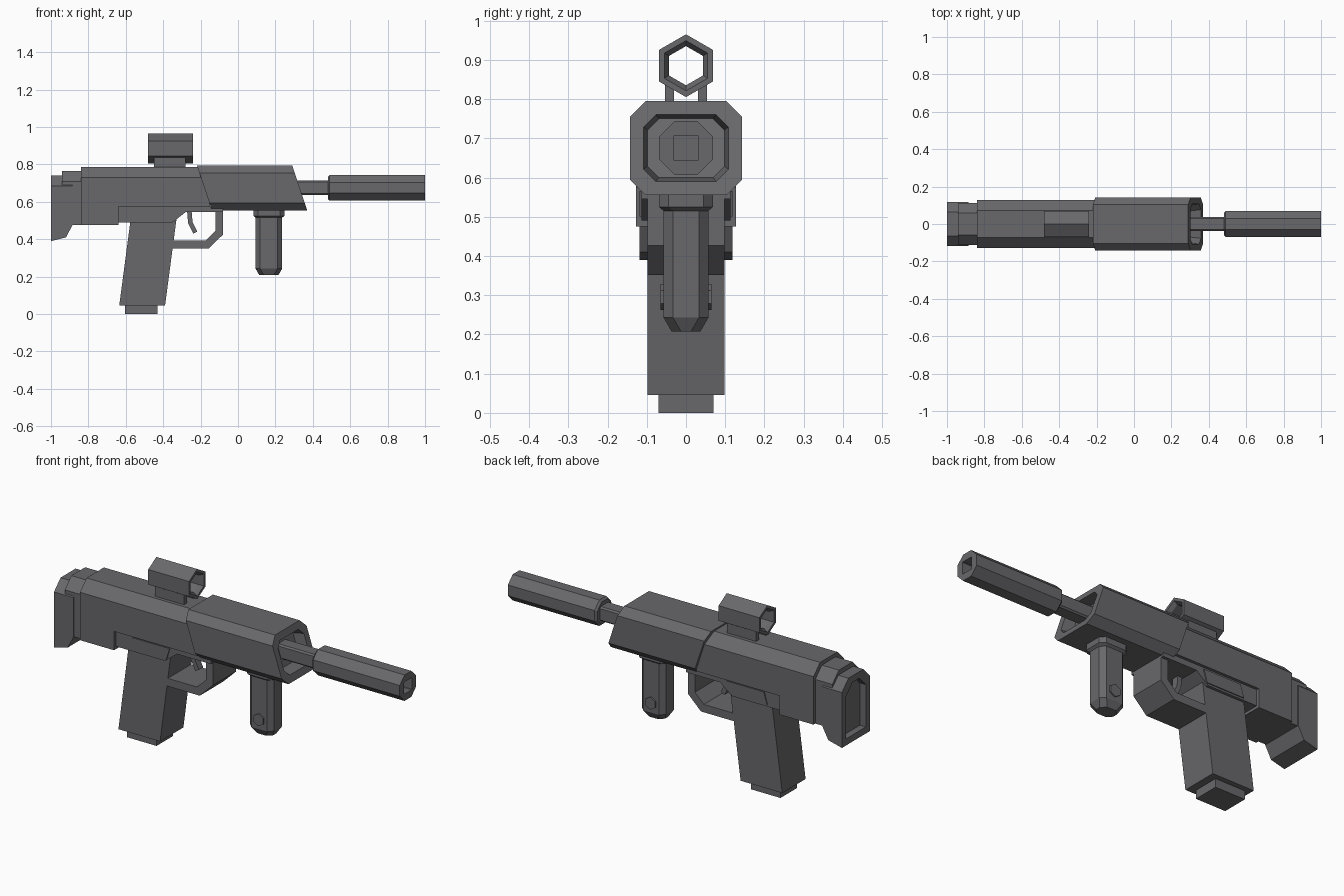
import bpy, bmesh, math

cube = bpy.data.objects.get("Cube")
if cube:
    bpy.data.objects.remove(cube, do_unlink=True)

gunmetal = bpy.data.materials.new("dark grey")
gunmetal.use_nodes = True
gunmetal.diffuse_color = (.14, .14, .15, 1)
shader = gunmetal.node_tree.nodes["Principled BSDF"]
shader.inputs["Base Color"].default_value = gunmetal.diffuse_color

# Shared dimensions
BORE = .675             # height of the barrel axis
BODY = .128             # half width of the receiver
ROOF = .785             # height of the receiver top
SLANT = 1 / 3           # lean of the handguard ends
SIGHT = .885            # height of the sight axis
FORE_GRIP = .165        # position of the fore grip
REGULAR = 2 - math.sqrt(2)  # chamfer share that makes an even octagon


def finish(name, bm):
    """Turn a bmesh into a named object."""
    bmesh.ops.recalc_face_normals(bm, faces=bm.faces)
    mesh = bpy.data.meshes.new(name)
    bm.to_mesh(mesh)
    bm.free()
    mesh.materials.append(gunmetal)
    part = bpy.data.objects.new(name, mesh)
    bpy.context.collection.objects.link(part)
    return part


def loft(name, rings, tube=False):
    """Join equal rings; cap both ends, or close them into a tube."""
    bm = bmesh.new()
    loops = [[bm.verts.new(point) for point in ring] for ring in rings]
    pairs = list(zip(loops, loops[1:]))
    if tube:
        pairs.append((loops[-1], loops[0]))
    else:
        bm.faces.new(loops[0])
        bm.faces.new(loops[-1])
    for near, far in pairs:
        for i in range(len(near)):
            bm.faces.new((near[i - 1], near[i], far[i], far[i - 1]))
    return finish(name, bm)


def prism(name, profile, width, y=0):
    """Extrude a side profile to both sides of y."""
    loft(name, [[(x, y + side, z) for x, z in profile] for side in (-width, width)])


def slab(name, left, right, bottom, top, width, lean=0, y=0):
    """Block whose top is shifted along x by lean."""
    prism(name, [(left, bottom), (right, bottom),
                 (right + lean, top), (left + lean, top)], width, y)


def ribbon(name, path, width, thickness):
    """Flat band that follows a side path."""
    bm = bmesh.new()
    edges = [[bm.verts.new((x, y, z)) for y in (-width, width)] for x, z in path]
    for (a, b), (c, d) in zip(edges, edges[1:]):
        bm.faces.new((a, b, d, c))
    solid = finish(name, bm).modifiers.new("thickness", "SOLIDIFY")
    solid.thickness = thickness
    solid.offset = 0
    solid.use_even_offset = True


def octagon(half_a, half_b, cut):
    """Rectangle with four chamfered corners."""
    quarter = [(half_a, half_b - cut), (half_a - cut, half_b)]
    upper = quarter + [(-a, b) for a, b in reversed(quarter)]
    return upper + [(-a, -b) for a, b in upper]


def bore_ring(x, width, height, cut, lean=0):
    """Octagon around the barrel axis."""
    return [(x - lean * z, y, BORE + z) for y, z in octagon(width, height, cut)]


def round_ring(x, radius):
    return bore_ring(x, radius, radius, radius * REGULAR)


def roof_ring(x, width, bottom, top, cut=.055):
    """Cross-section with a flat base and a chamfered top."""
    half = [(width, bottom), (width, top - cut), (width - cut, top)]
    return [(x, y, z) for y, z in half] + [(x, -y, z) for y, z in reversed(half)]


def hexagon(radius):
    corners = [math.radians(60 * i) for i in range(6)]
    return [(radius * math.sin(a), radius * math.cos(a)) for a in corners]


# Receiver, deeper at the rear
REAR, STEP, DEEP, SHALLOW = -.84, -.64, .475, .575
loft("receiver", [roof_ring(x, BODY, bottom, ROOF) for x, bottom in
                  ((REAR, DEEP), (STEP, DEEP), (STEP, SHALLOW), (-.15, SHALLOW))])
prism("lower_receiver", [(STEP, SHALLOW), (STEP, .49), (-.35, .49), (-.28, .545),
                         (-.08, .545), (-.08, SHALLOW)], BODY - .015)
slab("grip_shoulder", -.56, -.34, .5, .565, BODY - .01, lean=.02)

# Stock and hollow butt plate
NECK = BODY - .015
loft("stock_neck", [roof_ring(x, NECK, DEEP, ROOF - .02) for x in (-.94, REAR)])
BUTT, BUTT_TOP, HEEL, RIM = BODY - .01, .74, .39, .035
loft("butt_plate", [roof_ring(x, BUTT - inset, bottom + inset, BUTT_TOP - inset)
                    for x, bottom, inset in
                    ((RIM - 1, HEEL, RIM), (-1, HEEL, RIM), (-1, HEEL, 0),
                     (-.92, HEEL + .02, 0), (-.885, DEEP, 0))])

# Handguard with slanted ends and a recessed front
loft("handguard", [bore_ring(x, .143 - inset, .12 - inset, .04 - inset / 4, lean)
                   for x, inset, lean in
                   ((-.18, 0, SLANT), (.24, 0, 0), (.33, 0, SLANT),
                    (.33, RIM, SLANT), (.27, RIM + .01, SLANT))])

# Barrel and suppressor with a square muzzle hole
TUBE, HOLE, MUZZLE = .069, .032, .002
loft("barrel", [bore_ring(x, .038, .038, .008) for x in (.2, .5)])
loft("suppressor", [round_ring(.48, TUBE - .01), round_ring(.49, TUBE), round_ring(1, TUBE)]
     + [bore_ring(x, HOLE, HOLE, MUZZLE) for x in (1, .93)])

# Raked grip and magazine base
slab("grip", -.635, -.39, .045, .56, .098, lean=.068)
slab("magazine_base", -.605, -.43, 0, .05, .07)

# Trigger guard and trigger
ribbon("trigger_guard", [(-.37, .372), (-.165, .372), (-.1, .435), (-.1, .56)], .098, .042)
ribbon("trigger", [(-.26, .55), (-.255, .49), (-.228, .436)], .018, .024)


# Fore grip with collar and side buttons
def grip_ring(z, grow=0):
    return [(FORE_GRIP + x, y, z) for x, y in octagon(.071 + grow, .057 + grow, .024)]


loft("fore_grip", [grip_ring(.208, -.02), grip_ring(.243), grip_ring(.54)])
loft("fore_grip_collar", [grip_ring(.515), grip_ring(.525, .012), grip_ring(.56, .012)])
prism("fore_grip_button", [(FORE_GRIP + x, .295 + z) for x, z in hexagon(.033)], .065)

# Open hexagonal sight on two rails
OUTER, MOUTH, INNER = .08, .064, .05
BACK, FRONT, LIP = -.48, -.24, .02
loft("sight_tube", [[(x, y, SIGHT + z) for y, z in hexagon(radius)] for x, radius in
                    ((BACK, OUTER), (FRONT, OUTER), (FRONT, MOUTH),
                     (FRONT - LIP, INNER), (BACK + LIP, INNER), (BACK, MOUTH))], tube=True)
for side, y in (("left", .042), ("right", -.042)):
    slab(side + "_sight_rail", -.45, -.28, ROOF - .01, .838, .012, y=y)
